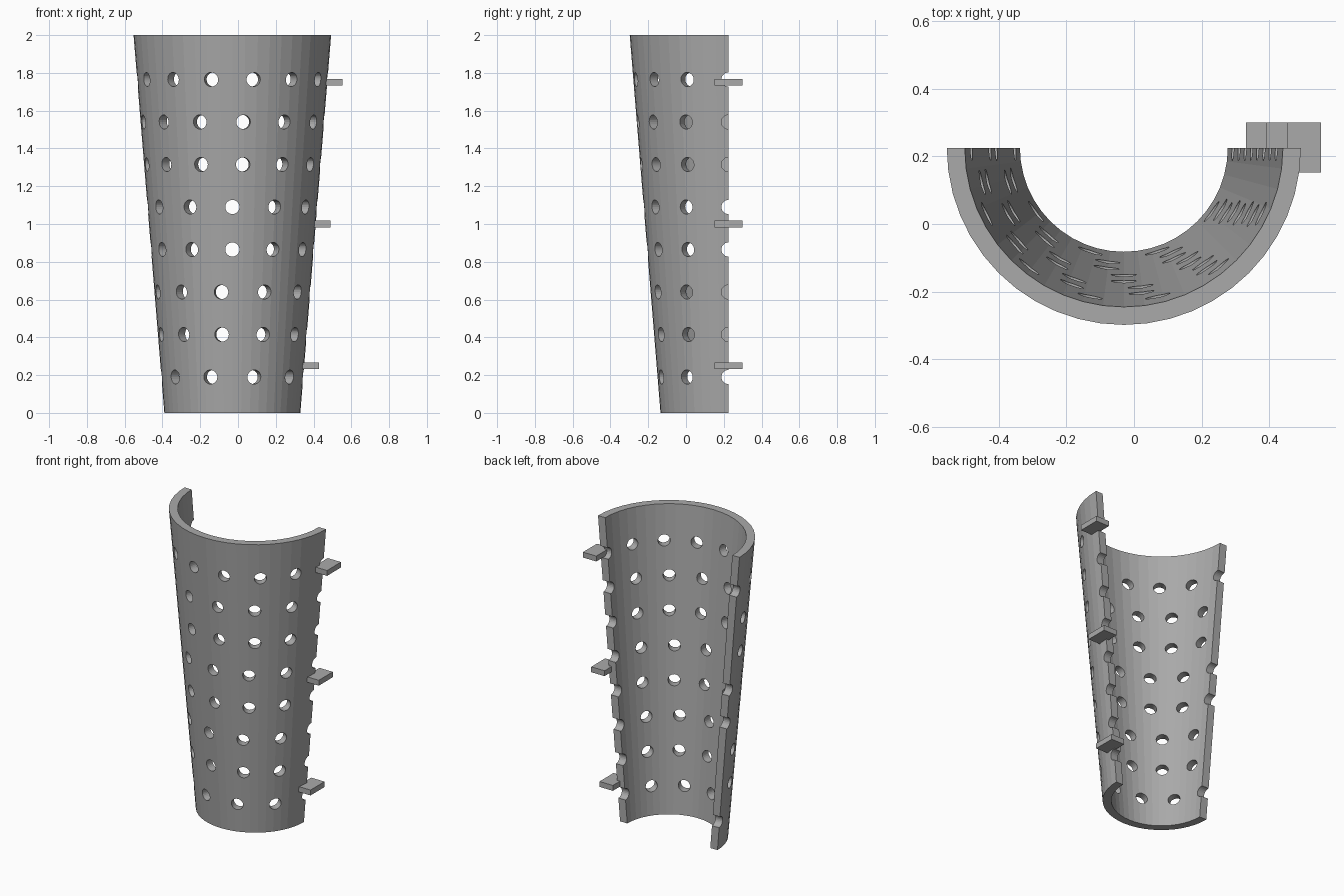
import bpy
import bmesh
import math
from mathutils import Matrix, Vector

CX, CY = -0.03, 0.225          # axis of the half cone
HEIGHT = 2.0
R_BOTTOM, R_TOP, WALL = 0.36, 0.523, 0.053
ARC_STEPS = 24                 # facets around the half circle
HOLE_R = 0.0375

if "Cube" in bpy.data.objects:
    bpy.data.objects.remove(bpy.data.objects["Cube"])

grey = bpy.data.materials.new("plain grey")
grey.use_nodes = True
GREY = (0.4, 0.4, 0.4, 1)
grey.diffuse_color = GREY
grey.node_tree.nodes["Principled BSDF"].inputs["Base Color"].default_value = GREY


def make_object(name, bm):
    bmesh.ops.recalc_face_normals(bm, faces=bm.faces)
    mesh = bpy.data.meshes.new(name)
    bm.to_mesh(mesh)
    bm.free()
    mesh.materials.append(grey)
    obj = bpy.data.objects.new(name, mesh)
    bpy.context.scene.collection.objects.link(obj)
    return obj


def radius_at(z):
    return R_BOTTOM + (R_TOP - R_BOTTOM) * z / HEIGHT


# Tapered half shell: wall section swept around half a circle
bm = bmesh.new()
section = [(R_BOTTOM - WALL, 0), (R_BOTTOM, 0), (R_TOP, HEIGHT), (R_TOP - WALL, HEIGHT)]
rings = []
for i in range(ARC_STEPS + 1):
    a = math.pi + math.pi * i / ARC_STEPS
    rings.append([bm.verts.new((CX + r * math.cos(a), CY + r * math.sin(a), z))
                  for r, z in section])
for a, b in zip(rings, rings[1:]):
    for k in range(4):
        n = (k + 1) % 4
        bm.faces.new((a[k], a[n], b[n], b[k]))
bm.faces.new(rings[0])
bm.faces.new(rings[-1])
shell = make_object("half_cone_shell", bm)

# Radial hole cutters: each row holds a whole number of holes per full turn
bm = bmesh.new()
for row, count in enumerate([10, 11, 11, 12, 12, 13, 13, 14]):
    z = 0.19 + 0.225 * row
    for k in range(count // 2 + 1):
        a = -math.tau * k / count
        direction = Vector((math.cos(a), math.sin(a), 0))
        centre = Vector((CX, CY, z)) + direction * (radius_at(z) - WALL / 2)
        turn = Matrix.Rotation(a, 4, 'Z') @ Matrix.Rotation(math.pi / 2, 4, 'Y')
        bmesh.ops.create_cone(bm, cap_ends=True, segments=24, radius1=HOLE_R,
                              radius2=HOLE_R, depth=0.14,
                              matrix=Matrix.Translation(centre) @ turn)
cutter = make_object("hole_cutter", bm)
cutter.hide_render = True

# Cut the holes and bake the result into the shell
cut = shell.modifiers.new("holes", 'BOOLEAN')
cut.operation = 'DIFFERENCE'
cut.solver = 'EXACT'
cut.object = cutter
bpy.context.view_layer.objects.active = shell
shell.select_set(True)
bpy.ops.object.modifier_apply(modifier=cut.name)
bpy.data.objects.remove(cutter)
bpy.ops.object.shade_smooth_by_angle(angle=math.radians(5))

# Hinge tabs along the left edge
for name, z in (("lower_tab", 0.25), ("middle_tab", 1.0), ("upper_tab", 1.75)):
    bm = bmesh.new()
    x = CX + radius_at(z) + 0.03
    bmesh.ops.create_cube(bm, size=1, matrix=Matrix.Translation((x, CY + 0.001, z))
                          @ Matrix.Diagonal((0.099, 0.148, 0.036, 1)))
    make_object(name, bm)
